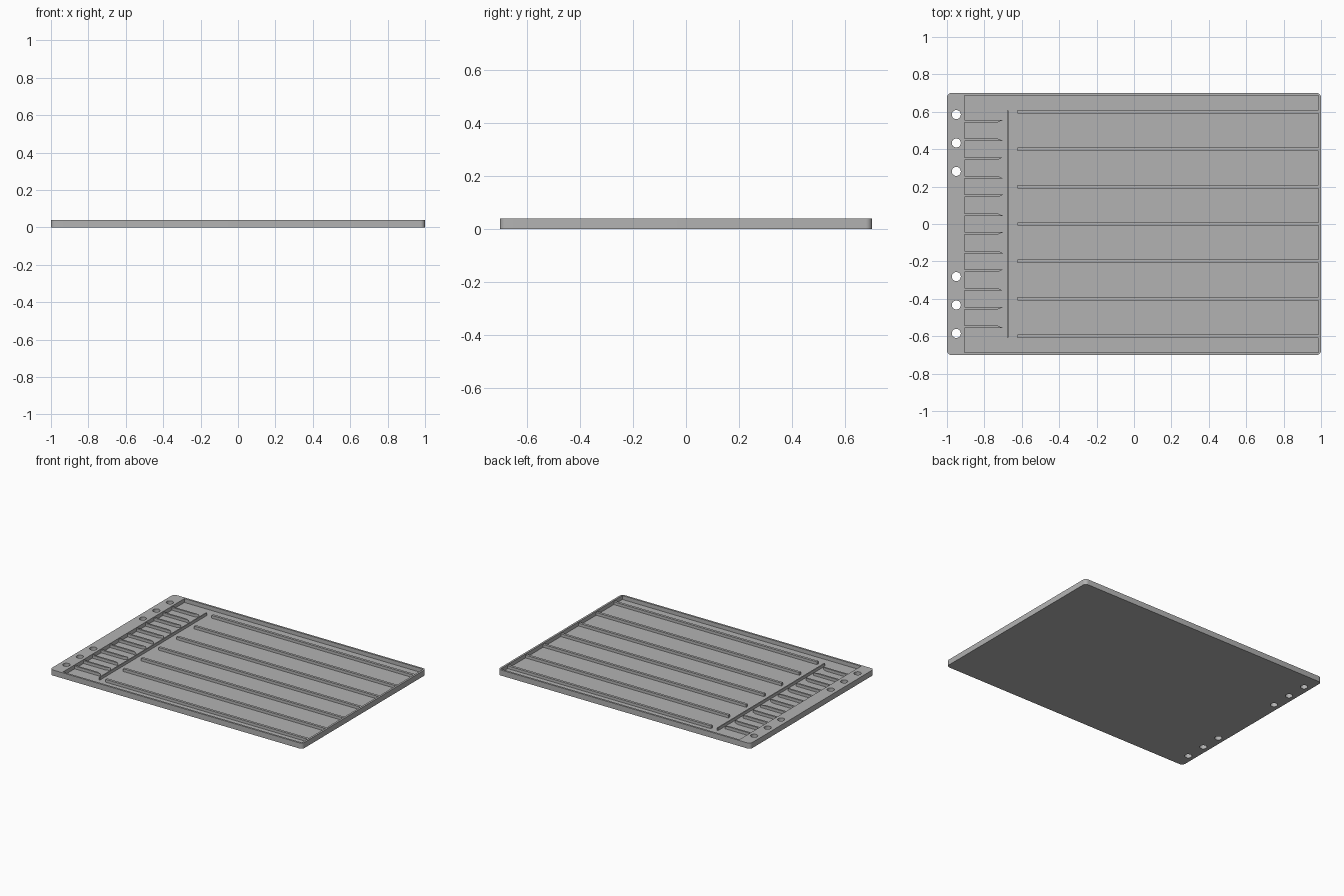
import bpy
import bmesh
import math

cube = bpy.data.objects.get("Cube")
if cube:
    bpy.data.objects.remove(cube, do_unlink=True)

grey = bpy.data.materials.new("plain grey")
grey.use_nodes = True
colour = (0.45, 0.45, 0.45, 1)
grey.diffuse_color = colour
grey.node_tree.nodes["Principled BSDF"].inputs["Base Color"].default_value = colour

HEIGHT, FLOOR = 0.04, 0.012
LEFT, RIGHT, SIDE = -0.905, 0.986, 0.687   # tray pocket limits


def prism(name, outline, z0, z1):
    """Extrude a counter-clockwise outline from z0 to z1."""
    bm = bmesh.new()
    low = [bm.verts.new((x, y, z0)) for x, y in outline]
    high = [bm.verts.new((x, y, z1)) for x, y in outline]
    bm.faces.new(low[::-1])
    bm.faces.new(high)
    for i in range(len(low)):
        j = (i + 1) % len(low)
        bm.faces.new((low[i], low[j], high[j], high[i]))
    mesh = bpy.data.meshes.new(name)
    bm.to_mesh(mesh)
    bm.free()
    mesh.materials.append(grey)
    obj = bpy.data.objects.new(name, mesh)
    bpy.context.collection.objects.link(obj)
    return obj


def rect(x0, x1, y0, y1):
    return [(x0, y0), (x1, y0), (x1, y1), (x0, y1)]


def arc(cx, cy, r, start, sweep, steps):
    return [(cx + r * math.cos(start + sweep * i / steps),
             cy + r * math.sin(start + sweep * i / steps)) for i in range(steps + 1)]


def cut(target, cutter):
    mod = target.modifiers.new(cutter.name, "BOOLEAN")
    mod.operation = "DIFFERENCE"
    mod.solver = "EXACT"
    mod.object = cutter
    bpy.context.view_layer.objects.active = target
    bpy.ops.object.modifier_apply(modifier=mod.name)
    bpy.data.objects.remove(cutter, do_unlink=True)


# Tray body with rounded corners
r = 0.025
corners = [(1, 1), (-1, 1), (-1, -1), (1, -1)]
outline = []
for i, (sx, sy) in enumerate(corners):
    outline += arc(sx * (1 - r), sy * (0.701 - r), r, i * math.pi / 2, math.pi / 2, 6)
tray = prism("tray", outline, 0, HEIGHT)

# Open pocket and binder holes
cut(tray, prism("pocket_cutter", rect(LEFT, RIGHT, -SIDE, SIDE), FLOOR, HEIGHT + 0.02))
for y in (0.281, 0.433, 0.585):
    for s in (-1, 1):
        circle = arc(-0.95, s * y, 0.024, 0, math.tau, 32)[:-1]
        cut(tray, prism("hole_cutter", circle, -0.02, HEIGHT + 0.02))

# Long dividers between the lanes
for i in range(7):
    y = -0.6 + 0.2 * i
    prism(f"divider_{i + 1}", rect(-0.623, RIGHT + 0.002, y - 0.009, y + 0.009),
          FLOOR - 0.002, HEIGHT - 0.008)

# Thin cross rail
prism("cross_rail", rect(-0.679, -0.671, -0.606, 0.606), FLOOR - 0.002, HEIGHT - 0.008)

# Short guide fins with mirrored bevelled tips
for i in range(12):
    y = -0.55 + 0.1 * i
    h = 0.0065
    tips = (-0.70, -0.728) if i % 2 == 0 else (-0.728, -0.70)
    prism(f"guide_fin_{i + 1}",
          [(LEFT - 0.002, y - h), (tips[0], y - h), (tips[1], y + h), (LEFT - 0.002, y + h)],
          FLOOR - 0.002, HEIGHT - 0.008)

bpy.ops.object.select_all(action="DESELECT")
tray.select_set(True)
bpy.context.view_layer.objects.active = tray
bpy.ops.object.shade_smooth_by_angle(angle=math.radians(30))
